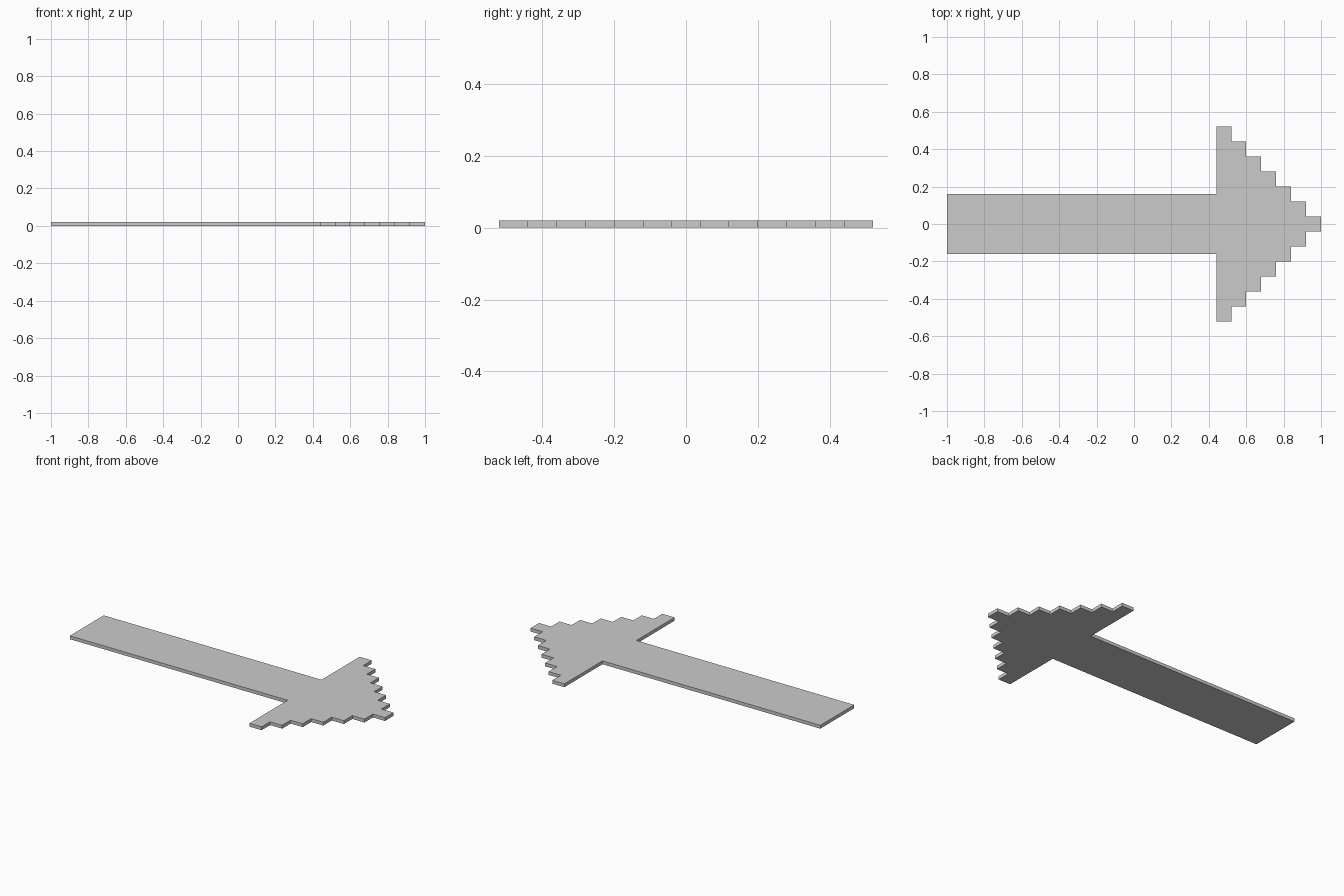
import bpy, bmesh

if "Cube" in bpy.data.objects:
    bpy.data.objects.remove(bpy.data.objects["Cube"])

STEP = 0.08         # stair size along x and y
THICK = 0.02        # plate thickness
SHAFT = 0.16        # shaft half width
HEAD_X = 0.44       # where the head begins

# Upper half of the outline: shaft, then seven stair steps to the tip
half = [(-1.0, SHAFT), (HEAD_X, SHAFT)]
for i in range(7):
    x, y = HEAD_X + i * STEP, 0.52 - i * STEP
    half += [(x, y), (x + STEP, y)]

# Mirror for the lower half, running anticlockwise
outline = [(x, -y) for x, y in half] + half[::-1]

# Flat arrow plate: one face extruded upwards
bm = bmesh.new()
face = bm.faces.new([bm.verts.new((x, y, 0)) for x, y in outline])
top = bmesh.ops.extrude_face_region(bm, geom=[face], use_keep_orig=True)
verts = [g for g in top["geom"] if isinstance(g, bmesh.types.BMVert)]
bmesh.ops.translate(bm, verts=verts, vec=(0, 0, THICK))
bmesh.ops.recalc_face_normals(bm, faces=bm.faces)

mesh = bpy.data.meshes.new("arrow_plate")
bm.to_mesh(mesh)
bm.free()
bpy.context.collection.objects.link(bpy.data.objects.new("arrow_plate", mesh))
